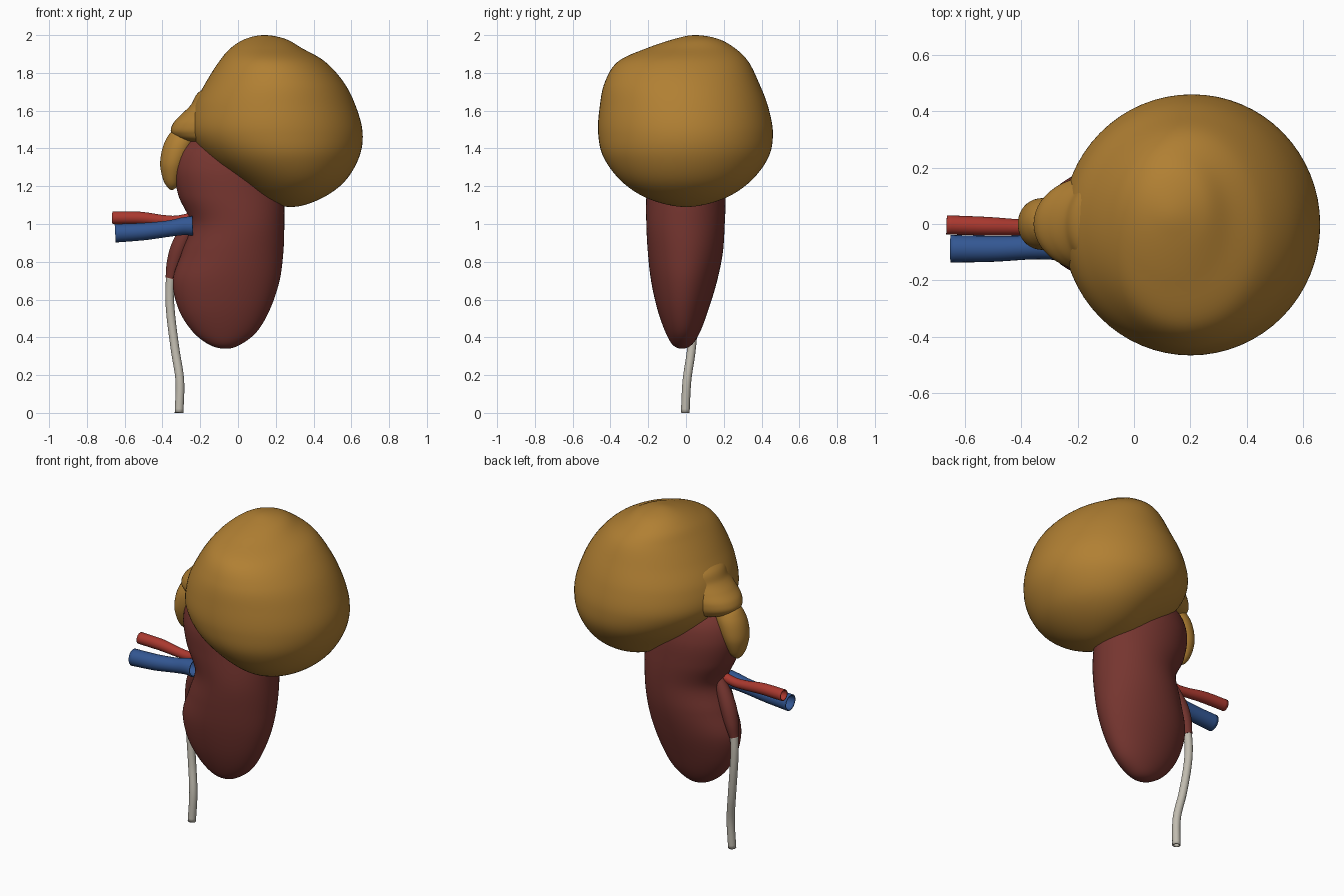
import bpy, bmesh, math
from mathutils import Vector


def material(name, rgb):
    m = bpy.data.materials.new(name)
    m.diffuse_color = (*rgb, 1)
    return m


GOLD = material("ochre", (0.44, 0.215, 0.033))
MAROON = material("maroon", (0.18, 0.036, 0.029))
RED = material("artery red", (0.40, 0.040, 0.028))
BLUE = material("vein blue", (0.033, 0.095, 0.29))
CREAM = material("pale grey", (0.53, 0.50, 0.43))


def spline(keys, steps):
    """Catmull-Rom samples through tuples; keys hold one extra entry at each end."""
    out = []
    for i in range(1, len(keys) - 2):
        for s in range(steps):
            t = s / steps
            out.append([0.5 * (2 * b + (c - a) * t + (2 * a - 5 * b + 4 * c - d) * t * t
                               + (3 * b - a - 3 * c + d) * t ** 3)
                        for a, b, c, d in zip(*keys[i - 1:i + 3])])
    out.append(list(keys[-2]))
    return out


def skin(name, rings, mat, caps):
    """Join equal-sized rings of points into a smooth surface."""
    bm = bmesh.new()
    loops = [[bm.verts.new(p) for p in r] for r in rings]
    n = len(loops[0])
    for a, b in zip(loops, loops[1:]):
        for k in range(n):
            bm.faces.new((a[k], a[(k + 1) % n], b[(k + 1) % n], b[k]))
    if caps:
        bm.faces.new(loops[0][::-1])
        bm.faces.new(loops[-1])
        bmesh.ops.remove_doubles(bm, verts=bm.verts[:], dist=0.0005)
    bmesh.ops.recalc_face_normals(bm, faces=bm.faces[:])
    me = bpy.data.meshes.new(name)
    bm.to_mesh(me)
    bm.free()
    ob = bpy.data.objects.new(name, me)
    bpy.context.collection.objects.link(ob)
    me.materials.append(mat)
    bpy.ops.object.select_all(action='DESELECT')
    ob.select_set(True)
    bpy.context.view_layer.objects.active = ob
    bpy.ops.object.shade_smooth_by_angle(angle=math.radians(50))
    return ob


def body(name, levels, mat, n=64, steps=8):
    """Closed rounded body from levels of (z, x min, x max, y min, y max)."""
    keys = [(z, (a + b) / 2, (c + d) / 2, (b - a) / 2, (d - c) / 2)
            for z, a, b, c, d in levels]

    def mirror(k):  # reflect the radii through the pole to round it off
        return (k[0], k[1], k[2], -k[3], -k[4])
    keys = [mirror(keys[1])] + keys + [mirror(keys[-2])]
    rings = []
    for z, cx, cy, rx, ry in spline(keys, steps):
        rings.append([(cx + rx * math.cos(math.tau * k / n),
                       cy + ry * math.sin(math.tau * k / n), z) for k in range(n)])
    return skin(name, rings, mat, True)


def tube(name, pts, mat, wall=0.0, n=24, steps=8):
    """Round tube through (x, y, z, radius); a wall makes it hollow and open."""
    ends = [tuple(2 * a - b for a, b in zip(*p)) for p in (pts[:2], pts[:-3:-1])]
    path = spline([ends[0]] + pts + [ends[1]], steps)
    rings = []
    for i, p in enumerate(path):
        t = Vector(path[min(i + 1, len(path) - 1)][:3]) - Vector(path[max(i - 1, 0)][:3])
        u = t.cross(Vector((0, 1, 0))).normalized()
        v = t.cross(u).normalized()
        rings.append([Vector(p[:3]) + p[3] * (u * math.cos(math.tau * k / n)
                      + v * math.sin(math.tau * k / n)) for k in range(n)])
    ob = skin(name, rings, mat, wall == 0)
    if wall:
        mod = ob.modifiers.new("wall", 'SOLIDIFY')
        mod.thickness = wall
        mod.offset = -1
    return ob


# Bean-shaped organ body with a notch on its left side
body("kidney_body", [
    (0.34, -0.065, -0.065, -0.02, -0.02), (0.36, -0.15, 0.01, -0.07, 0.03),
    (0.43, -0.24, 0.10, -0.11, 0.075), (0.55, -0.315, 0.17, -0.152, 0.12),
    (0.70, -0.345, 0.22, -0.185, 0.165), (0.85, -0.298, 0.24, -0.202, 0.195),
    (1.00, -0.252, 0.245, -0.21, 0.205), (1.15, -0.315, 0.24, -0.21, 0.21),
    (1.30, -0.338, 0.20, -0.20, 0.20), (1.42, -0.29, 0.12, -0.15, 0.15),
    (1.50, -0.15, -0.15, 0, 0)], MAROON)

# Large lumpy growth over the top
body("growth", [
    (2.00, 0.14, 0.14, 0.05, 0.05), (1.98, 0.04, 0.25, -0.06, 0.17),
    (1.93, -0.04, 0.34, -0.21, 0.26), (1.86, -0.10, 0.46, -0.36, 0.33),
    (1.75, -0.17, 0.56, -0.43, 0.385), (1.62, -0.235, 0.625, -0.457, 0.435),
    (1.48, -0.25, 0.66, -0.465, 0.46), (1.35, -0.165, 0.64, -0.435, 0.435),
    (1.22, 0.00, 0.56, -0.335, 0.335), (1.13, 0.13, 0.43, -0.19, 0.19),
    (1.09, 0.28, 0.28, 0, 0)], GOLD)

# Neck swelling between the growth and the gland
body("growth_neck", [
    (1.76, -0.08, -0.08, 0, 0), (1.70, -0.205, 0.05, -0.16, 0.16),
    (1.63, -0.25, 0.05, -0.17, 0.17), (1.58, -0.30, 0.05, -0.17, 0.17),
    (1.53, -0.345, 0.05, -0.17, 0.17), (1.48, -0.352, 0.05, -0.16, 0.16),
    (1.44, -0.29, 0.05, -0.13, 0.13), (1.41, -0.10, -0.10, 0, 0)], GOLD, 48)

# Crescent gland hugging the upper left edge
body("gland", [
    (1.51, -0.29, -0.29, 0, 0), (1.49, -0.35, -0.22, -0.06, 0.06),
    (1.44, -0.385, -0.22, -0.085, 0.085), (1.38, -0.405, -0.24, -0.092, 0.092),
    (1.31, -0.412, -0.27, -0.085, 0.085), (1.24, -0.398, -0.30, -0.06, 0.06),
    (1.20, -0.378, -0.32, -0.035, 0.035), (1.18, -0.352, -0.352, 0, 0)], GOLD, 40)

# Vessels entering the notch
tube("artery", [(-0.665, -0.003, 1.033, 0.034), (-0.52, -0.008, 1.032, 0.033),
                (-0.40, -0.012, 1.020, 0.028), (-0.32, -0.015, 1.018, 0.027),
                (-0.22, -0.015, 1.04, 0.027)], RED, 0.006)
tube("vein", [(-0.65, -0.088, 0.951, 0.049), (-0.50, -0.088, 0.96, 0.046),
              (-0.37, -0.083, 0.975, 0.043), (-0.29, -0.08, 0.988, 0.047),
              (-0.24, -0.08, 0.99, 0.052)], BLUE, 0.007)

# Funnel leaving the notch and the drainage tube below it
tube("funnel", [(-0.357, 0.04, 0.712, 0.027), (-0.338, 0.038, 0.79, 0.040),
                (-0.312, 0.03, 0.87, 0.046), (-0.275, 0.02, 0.95, 0.042),
                (-0.23, 0.01, 1.03, 0.03)], MAROON)
tube("ureter", [(-0.312, -0.004, 0.0, 0.023), (-0.308, 0.005, 0.17, 0.023),
                (-0.332, 0.028, 0.33, 0.023), (-0.354, 0.042, 0.50, 0.023),
                (-0.362, 0.044, 0.62, 0.023), (-0.357, 0.04, 0.722, 0.024)], CREAM, 0.006)
